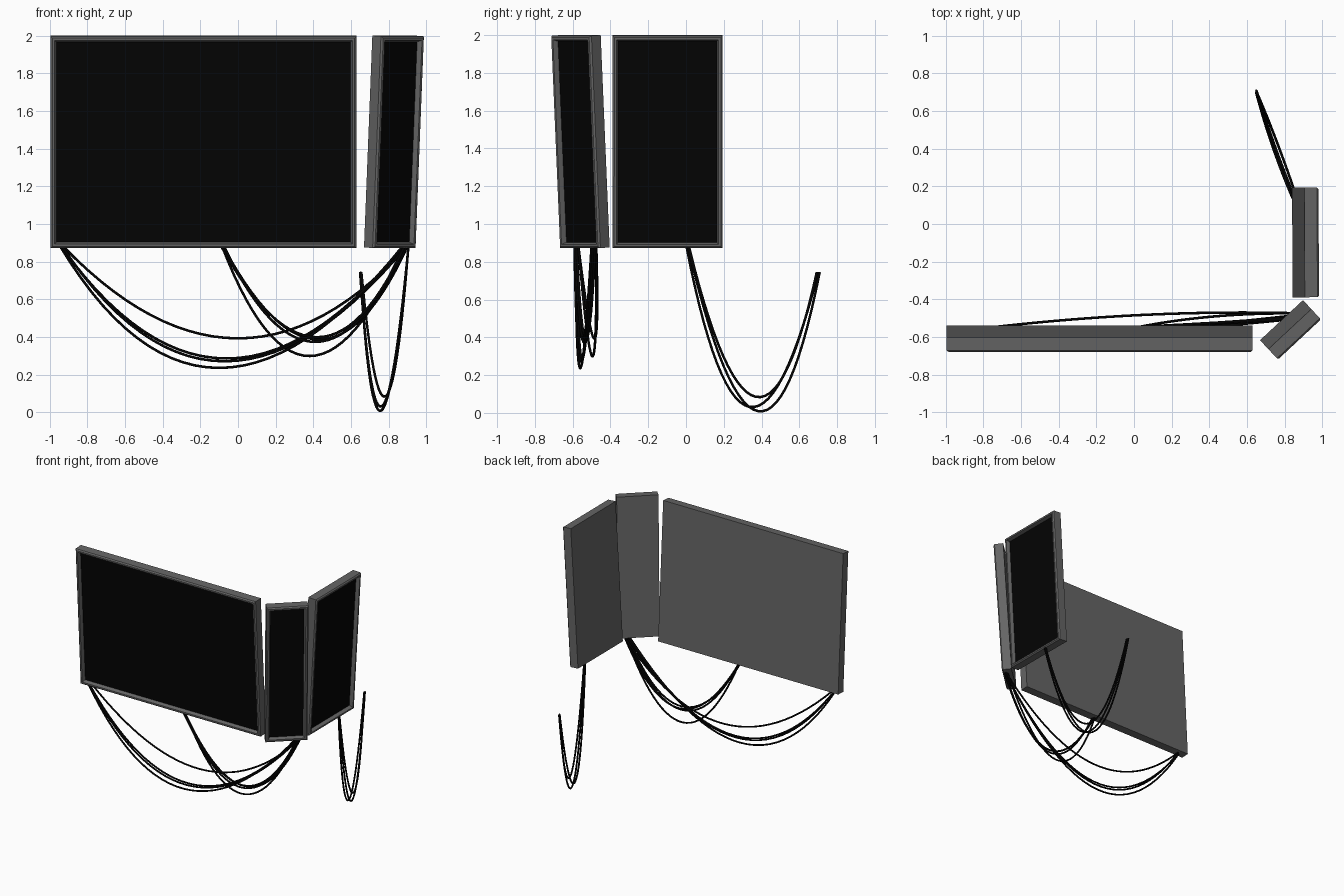
import bpy, bmesh, math
from mathutils import Matrix, Vector

if "Cube" in bpy.data.objects:
    bpy.data.objects.remove(bpy.data.objects["Cube"])


def material(name, v):
    m = bpy.data.materials.new(name)
    m.diffuse_color = (v, v, v, 1)
    m.use_nodes = True
    m.node_tree.nodes["Principled BSDF"].inputs["Base Color"].default_value = m.diffuse_color
    return m


FRAME = material("dark_grey", 0.13)
BLACK = material("black", 0.001)
HEIGHT, DEPTH, TILT = 1.126, 0.076, math.radians(3.3)

# Frame section from back to screen: (inset from edge, depth from the front)
SECTION = [(0, DEPTH), (0, 0.009), (0.009, 0), (0.021, 0), (0.030, 0.028)]


def panel(name, width, centre, yaw):
    """Display with chamfered frame and recessed screen, leaning forward."""
    bm = bmesh.new()
    rings = []
    for inset, d in SECTION:
        w, h = width / 2 - inset, HEIGHT / 2 - inset
        rings.append([bm.verts.new((sx * w, d - DEPTH / 2, sz * h))
                      for sx, sz in ((-1, -1), (1, -1), (1, 1), (-1, 1))])
    for a, b in zip(rings, rings[1:]):
        for i in range(4):
            j = (i + 1) % 4
            bm.faces.new((a[i], a[j], b[j], b[i]))
    bm.faces.new(rings[0][::-1])
    bm.faces.new(rings[-1]).material_index = 1
    bmesh.ops.recalc_face_normals(bm, faces=bm.faces)
    mesh = bpy.data.meshes.new(name)
    bm.to_mesh(mesh)
    bm.free()
    mesh.materials.append(FRAME)
    mesh.materials.append(BLACK)
    ob = bpy.data.objects.new(name, mesh)
    ob.matrix_world = (Matrix.Translation(centre)
                       @ Matrix.Rotation(math.radians(yaw), 4, 'Z')
                       @ Matrix.Rotation(TILT, 4, 'X'))
    bpy.context.collection.objects.link(ob)


def cable(name, start, low, end, steps=28):
    """Hanging cable: parabola through start, low point and end."""
    p0, m, p1 = Vector(start), Vector(low), Vector(end)
    c = 2 * m - (p0 + p1) / 2
    cu = bpy.data.curves.new(name, 'CURVE')
    cu.dimensions = '3D'
    cu.bevel_depth = 0.0068
    cu.bevel_resolution = 2
    cu.use_fill_caps = True
    sp = cu.splines.new('POLY')
    sp.points.add(steps)
    for i, pt in enumerate(sp.points):
        t = i / steps
        p = p0 * (1 - t) ** 2 + c * 2 * t * (1 - t) + p1 * t * t
        pt.co = (*p, 1)
    sp.use_smooth = True
    cu.materials.append(BLACK)
    bpy.context.collection.objects.link(bpy.data.objects.new(name, cu))


# Three displays wrapped around a corner
panel("wide_display", 1.623, (-0.183, -0.609, 1.436), 0)
panel("corner_display", 0.312, (0.831, -0.562, 1.436), 43)
panel("side_display", 0.582, (0.911, -0.098, 1.436), 90.3)

# Long cables: far end of wide display to corner display
for i, (x0, y0, xm, ym, zm, x1, y1) in enumerate([
        (-0.945, -0.585, -0.10, -0.560, 0.236, 0.875, -0.50),
        (-0.935, -0.590, -0.07, -0.555, 0.271, 0.895, -0.49),
        (-0.940, -0.580, -0.06, -0.550, 0.286, 0.88, -0.495),
        (-0.930, -0.570, 0.00, -0.485, 0.393, 0.900, -0.475)]):
    cable(f"long_cable_{i + 1}", (x0, y0, 0.883), (xm, ym, zm), (x1, y1, 0.883))

# Middle cables: middle of wide display to corner display
for i, (x0, y0, xm, ym, zm, x1, y1) in enumerate([
        (-0.085, -0.570, 0.38, -0.495, 0.299, 0.88, -0.475),
        (-0.075, -0.590, 0.41, -0.540, 0.374, 0.895, -0.49),
        (-0.080, -0.580, 0.43, -0.530, 0.387, 0.900, -0.48),
        (-0.090, -0.585, 0.42, -0.545, 0.399, 0.885, -0.50)]):
    cable(f"middle_cable_{i + 1}", (x0, y0, 0.883), (xm, ym, zm), (x1, y1, 0.883))

# Rear cables: side display to a free end behind
for i, (y0, xm, ym, zm, x1, y1) in enumerate([
        (0.010, 0.760, 0.380, 0.0095, 0.650, 0.708),
        (0.002, 0.763, 0.335, 0.032, 0.648, 0.700),
        (0.015, 0.783, 0.370, 0.085, 0.655, 0.692)]):
    cable(f"rear_cable_{i + 1}", (0.905, y0, 0.883), (xm, ym, zm), (x1, y1, 0.745))
